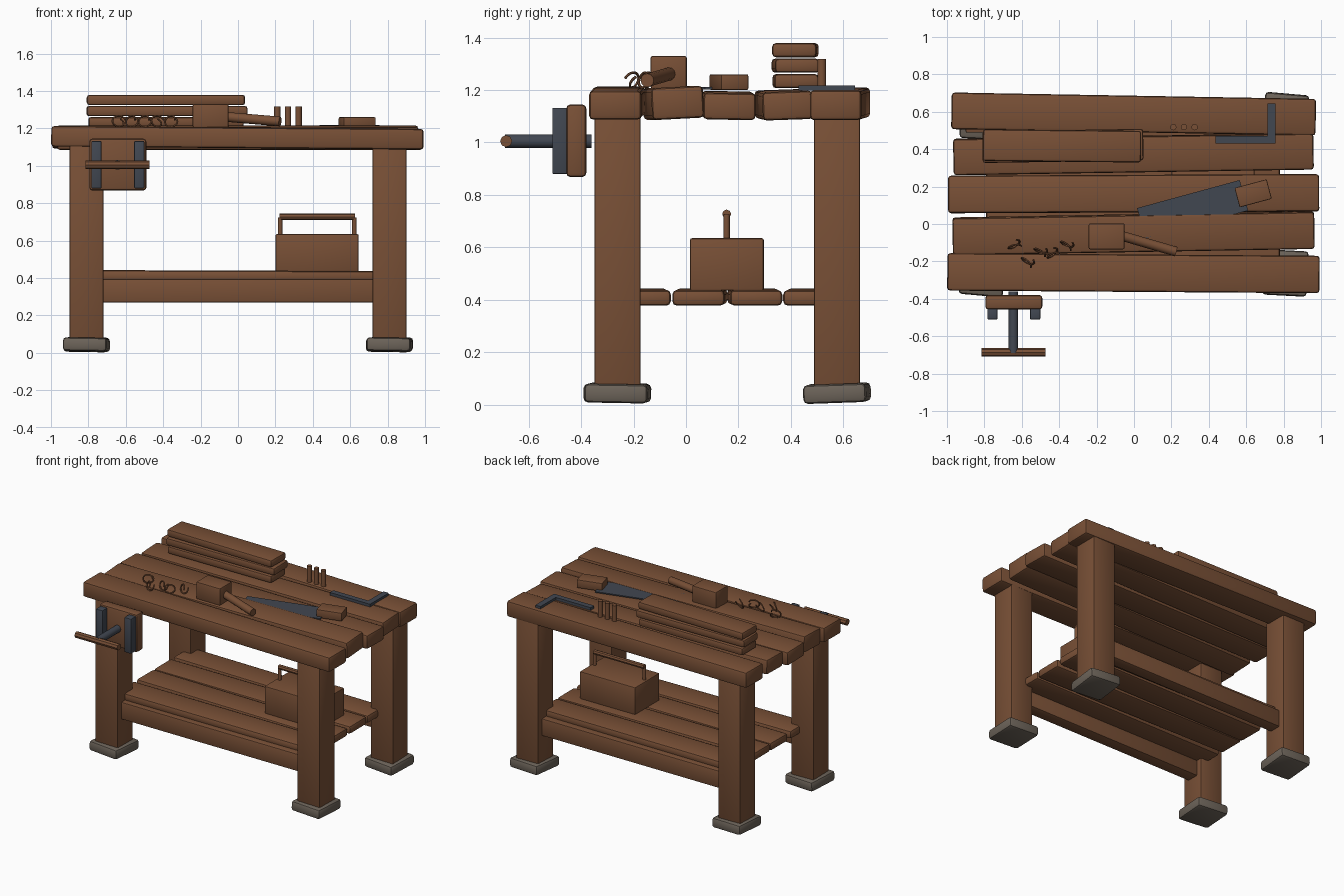
import bpy
import bmesh
from math import radians, pi, cos, sin
from mathutils import Vector

old = bpy.data.objects.get("Cube")
if old:
    bpy.data.objects.remove(old, do_unlink=True)


def material(name, rgb):
    m = bpy.data.materials.new(name)
    m.use_nodes = True
    m.diffuse_color = (*rgb, 1)
    m.node_tree.nodes["Principled BSDF"].inputs["Base Color"].default_value = (*rgb, 1)
    return m


WOOD = material("brown wood", (0.19, 0.08, 0.037))
METAL = material("dark steel", (0.053, 0.063, 0.083))
STONE = material("grey stone", (0.15, 0.125, 0.10))


def finish(obj, mat):
    obj.data.materials.clear()
    obj.data.materials.append(mat)
    bpy.ops.object.select_all(action="DESELECT")
    obj.select_set(True)
    bpy.context.view_layer.objects.active = obj
    bpy.ops.object.shade_smooth_by_angle(angle=radians(35))
    return obj


def from_bmesh(name, bm, mat):
    mesh = bpy.data.meshes.new(name)
    bmesh.ops.recalc_face_normals(bm, faces=bm.faces[:])
    bm.to_mesh(mesh)
    bm.free()
    obj = bpy.data.objects.new(name, mesh)
    bpy.context.collection.objects.link(obj)
    return finish(obj, mat)


def box(name, x, y, z, mat=WOOD, bevel=0.008, rot=(0, 0, 0), segments=2):
    """Bevelled box from (low, high) ranges, turned about its centre in degrees."""
    bm = bmesh.new()
    bmesh.ops.create_cube(bm, size=1)
    bmesh.ops.scale(bm, vec=[r[1] - r[0] for r in (x, y, z)], verts=bm.verts[:])
    if bevel:
        bmesh.ops.bevel(bm, geom=bm.edges[:], offset=bevel, segments=segments,
                        profile=0.5, affect="EDGES", clamp_overlap=True)
    obj = from_bmesh(name, bm, mat)
    obj.location = [(r[0] + r[1]) / 2 for r in (x, y, z)]
    obj.rotation_euler = [radians(a) for a in rot]
    return obj


def rod(name, a, b, radius, mat=WOOD, sides=12):
    a, b = Vector(a), Vector(b)
    bm = bmesh.new()
    bmesh.ops.create_cone(bm, cap_ends=True, segments=sides, radius1=radius,
                          radius2=radius, depth=(b - a).length)
    obj = from_bmesh(name, bm, mat)
    obj.location = (a + b) / 2
    obj.rotation_euler = (b - a).to_track_quat("Z", "Y").to_euler()
    return obj


def plate(name, points, low, high, mat):
    """Flat outline pulled up into a thin plate."""
    bm = bmesh.new()
    face = bm.faces.new([bm.verts.new((px, py, low)) for px, py in points])
    top = bmesh.ops.extrude_face_region(bm, geom=[face])["geom"]
    bmesh.ops.translate(bm, vec=(0, 0, high - low),
                        verts=[v for v in top if isinstance(v, bmesh.types.BMVert)])
    return from_bmesh(name, bm, mat)


# Legs and stone feet
for side, x in (("right", -0.81), ("left", 0.81)):
    for end, y in (("front", -0.262), ("back", 0.576)):
        box(f"{end}_{side}_leg", (x - 0.09, x + 0.09), (y - 0.088, y + 0.088), (0.06, 1.11))
        yaw = -3 if x * y < 0 else -5
        box(f"{end}_{side}_foot", (x - 0.118, x + 0.118), (y - 0.121, y + 0.121),
            (0.008, 0.08), STONE, 0.018, (2 if y > 0 else -1, 1, yaw))

# Tabletop planks: x range, y range, z range, turn
planks = [
    ((-0.998, 0.992), (-0.363, -0.163), (1.095, 1.205), (0, 0.45, -0.4)),
    ((-0.970, 0.965), (-0.148, 0.050), (1.090, 1.212), (3, 0, 1.0)),
    ((-0.994, 0.990), (0.062, 0.262), (1.090, 1.192), (-1, 0.2, 0.25)),
    ((-0.966, 0.960), (0.277, 0.470), (1.090, 1.198), (2, 0.2, 0.9)),
    ((-0.976, 0.972), (0.490, 0.686), (1.090, 1.205), (0, 0.3, -1.0)),
]
for i, (x, y, z, turn) in enumerate(planks):
    box(f"top_plank_{i + 1}", x, y, z, WOOD, 0.016, turn)

# Lower shelf and its long rails
for i, y in enumerate((-0.163, 0.053, 0.262, 0.476)):
    box(f"shelf_plank_{i + 1}", (-0.79, 0.78), (y - 0.1, y + 0.1), (0.38, 0.44),
        WOOD, 0.018, (0, 0.2, 0.4 * (-1) ** i))
for end, y in (("front", -0.262), ("back", 0.576)):
    box(f"{end}_rail", (-0.76, 0.76), (y - 0.045, y + 0.045), (0.27, 0.395))

# Front vise
box("vise_jaw", (-0.795, -0.49), (-0.457, -0.38), (0.868, 1.145), WOOD, 0.016)
for side, x in (("right", -0.757), ("left", -0.528)):
    box(f"vise_{side}_plate", (x - 0.027, x + 0.027), (-0.51, -0.45), (0.88, 1.132), METAL, 0.004)
rod("vise_screw", (-0.645, -0.36, 1.005), (-0.645, -0.69, 1.005), 0.026, METAL)
rod("vise_handle", (-0.815, -0.686, 1.005), (-0.473, -0.686, 1.005), 0.023, WOOD, 8)

# Toolbox
box("toolbox", (0.2, 0.645), (0.015, 0.297), (0.435, 0.635))
for side, x in (("right", 0.225), ("left", 0.622)):
    rod(f"toolbox_{side}_post", (x, 0.155, 0.62), (x, 0.155, 0.725), 0.012)
rod("toolbox_grip", (0.222, 0.155, 0.727), (0.625, 0.155, 0.727), 0.017, WOOD, 8)

# Stacked boards
for i, (x0, x1, yaw) in enumerate(((-0.80, 0.03, 0.5), (-0.81, 0.05, 0.9), (-0.808, 0.038, -0.6))):
    z = 1.207 + 0.059 * i
    box(f"stacked_board_{i + 1}", (x0, x1), (0.333, 0.502), (z, z + 0.054), WOOD, 0.014, (0, 0, yaw))

# Mallet
box("mallet_head", (-0.242, -0.05), (-0.135, 0.003), (1.205, 1.33), WOOD, 0.008)
rod("mallet_handle", (-0.07, -0.062, 1.262), (0.225, -0.148, 1.237), 0.026)

# Saw
plate("saw_blade", [(0.016, 0.085), (0.565, 0.235), (0.61, 0.072), (0.065, -0.075)],
      1.203, 1.211, METAL)
box("saw_handle", (0.548, 0.726), (0.11, 0.218), (1.2, 1.26), WOOD, 0.006, (0, 0, 15))

# Try square
plate("try_square", [(0.435, 0.43), (0.757, 0.43), (0.757, 0.645), (0.715, 0.645),
                     (0.715, 0.47), (0.435, 0.47)], 1.198, 1.218, METAL)

# Dowel pegs
for i in range(3):
    x = 0.21 + 0.057 * i
    rod(f"dowel_{i + 1}", (x, 0.518, 1.18), (x, 0.518, 1.318), 0.017)

# Curled wood shavings
curls = [(-0.64, -0.115, 20), (-0.57, -0.2, -35), (-0.50, -0.145, -25),
         (-0.435, -0.16, 30), (-0.36, -0.11, -30)]
for i, (x, y, yaw) in enumerate(curls):
    curve = bpy.data.curves.new(f"shaving_{i + 1}", "CURVE")
    curve.dimensions = "3D"
    curve.bevel_depth = 0.005
    curve.bevel_resolution = 1
    curve.use_fill_caps = True
    spline = curve.splines.new("POLY")
    steps = 20
    spline.points.add(steps)
    for k, p in enumerate(spline.points):
        t = k / steps
        a = t * 2.3 * pi
        p.co = (0.034 * cos(a), 0.035 * (t - 0.5), 0.028 * sin(a), 1)
    obj = bpy.data.objects.new(f"shaving_{i + 1}", curve)
    bpy.context.collection.objects.link(obj)
    obj.location = (x, y, 1.237)
    obj.rotation_euler = (radians(-25), 0, radians(yaw))
    bpy.ops.object.select_all(action="DESELECT")
    obj.select_set(True)
    bpy.context.view_layer.objects.active = obj
    bpy.ops.object.convert(target="MESH")
    finish(bpy.context.view_layer.objects.active, WOOD)
